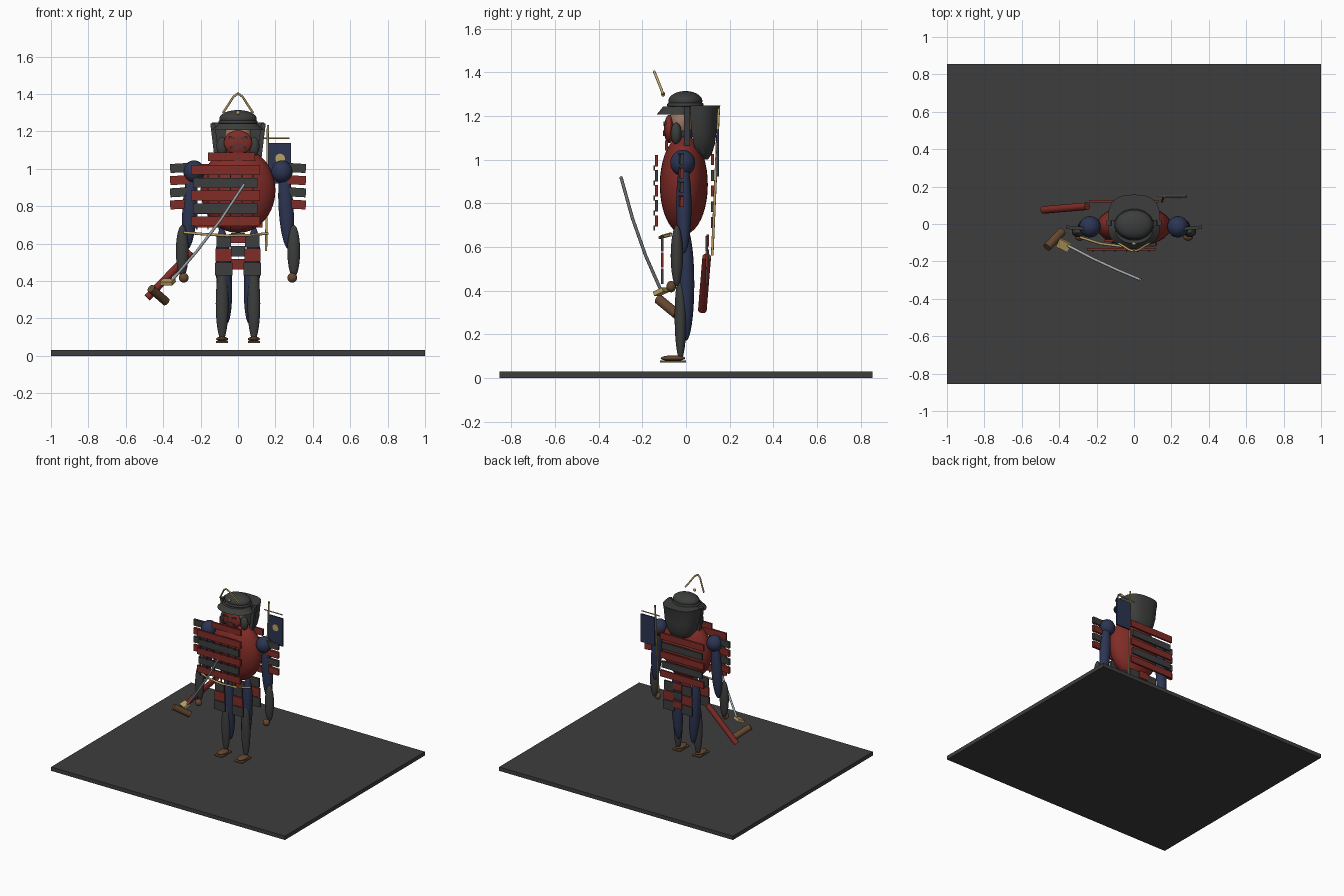
import bpy, bmesh, math
from mathutils import Vector

if "Cube" in bpy.data.objects:
    bpy.data.objects.remove(bpy.data.objects["Cube"])


def mat(name, c):
    m = bpy.data.materials.new(name)
    m.diffuse_color = (*c, 1)
    m.use_nodes = True
    m.node_tree.nodes["Principled BSDF"].inputs["Base Color"].default_value = m.diffuse_color
    return m


DARK = mat("dark_iron", (0.045, 0.048, 0.045))
RED = mat("red_lacquer", (0.22, 0.025, 0.02))
BLUE = mat("navy_cloth", (0.025, 0.035, 0.085))
GOLD = mat("gold", (0.5, 0.36, 0.13))
BROWN = mat("brown", (0.13, 0.065, 0.03))
SKIN = mat("skin", (0.35, 0.2, 0.13))
STEEL = mat("steel", (0.4, 0.42, 0.44))


def finish(o, name, m, smooth=False):
    o.name = name
    o.data.materials.append(m)
    if smooth:
        for p in o.data.polygons:
            p.use_smooth = True
    return o


def box(name, m, loc, size, rot=(0, 0, 0)):
    bpy.ops.mesh.primitive_cube_add(size=1, location=loc, rotation=rot)
    o = bpy.context.object
    o.scale = size
    return finish(o, name, m)


def ball(name, m, loc, rad, rot=(0, 0, 0)):
    bpy.ops.mesh.primitive_uv_sphere_add(segments=32, ring_count=20, radius=1, location=loc, rotation=rot)
    o = bpy.context.object
    o.scale = rad
    return finish(o, name, m, True)


def rod(name, m, a, b, r):
    a, b = Vector(a), Vector(b)
    d = b - a
    bpy.ops.mesh.primitive_cylinder_add(vertices=20, radius=r, depth=d.length, location=(a + b) / 2,
                                        rotation=d.to_track_quat('Z', 'Y').to_euler())
    finish(bpy.context.object, name, m)
    bpy.ops.object.shade_smooth_by_angle()


def cord(name, m, pts, r):
    c = bpy.data.curves.new(name, 'CURVE')
    c.dimensions = '3D'
    c.bevel_depth = r
    c.use_fill_caps = True
    s = c.splines.new('POLY')
    s.points.add(len(pts) - 1)
    for p, q in zip(s.points, pts):
        p.co = (*q, 1)
    o = bpy.data.objects.new(name, c)
    c.materials.append(m)
    bpy.context.collection.objects.link(o)


# ground slab
box("base_slab", DARK, (0, 0, 0.015), (2, 1.71, 0.03))

# limbs, mirrored
for s, side in ((-1, "left"), (1, "right")):
    box(side + "_sandal", BROWN, (s * 0.085, -0.06, 0.075), (0.065, 0.12, 0.01))
    ball(side + "_foot", BROWN, (s * 0.085, -0.06, 0.09), (0.032, 0.056, 0.013))
    ball(side + "_shin_guard", DARK, (s * 0.085, -0.025, 0.28), (0.034, 0.027, 0.2))
    ball(side + "_thigh", BLUE, (s * 0.075, 0.0, 0.43), (0.042, 0.038, 0.26), (0, s * 0.05, 0))
    ball(side + "_shoulder", BLUE, (s * 0.235, -0.015, 0.985), (0.057, 0.057, 0.06))
    ball(side + "_upper_arm", BLUE, (s * 0.257, -0.01, 0.79), (0.04, 0.035, 0.22), (0, -s * 0.06, 0))
    ball(side + "_forearm", DARK, (s * 0.298, -0.042, 0.56), (0.034, 0.028, 0.14))
    ball(side + "_hand", BROWN, (s * 0.29, -0.068, 0.418), (0.026, 0.022, 0.026))
    # shoulder plates
    for i in range(4):
        box(f"{side}_shoulder_plate_{i}", RED if i % 2 else DARK, (s * 0.305, -0.022, 1.005 - i * 0.065),
            (0.115, 0.018, 0.048), (0, s * 0.06, s * 0.08))
    # skirt panels
    for y, tag in ((-0.108, "front"), (0.095, "back")):
        for i in range(3):
            box(f"{side}_{tag}_skirt_{i}", RED if i % 2 else DARK, (s * 0.077, y, 0.615 - i * 0.075),
                (0.078 + 0.008 * i, 0.012, 0.07))
    # helmet side flaps
    box(side + "_helmet_flap", DARK, (s * 0.125, 0.005, 1.155), (0.025, 0.028, 0.18), (0, s * 0.12, 0))
    ball(side + "_cheek_guard", DARK, (s * 0.085, -0.045, 1.12), (0.03, 0.025, 0.05))

# centre back skirt panel
for i in range(3):
    box(f"center_skirt_{i}", DARK if i % 2 else RED, (0, 0.1, 0.63 - i * 0.07), (0.075, 0.012, 0.055))

# torso with lamellar rows front and back
ball("torso", RED, (0, -0.01, 0.885), (0.2, 0.11, 0.228))
box("collar_plate", RED, (-0.035, -0.09, 1.065), (0.25, 0.014, 0.045))
for i in range(5):
    m = DARK if i % 2 else RED
    w = 0.37 - 0.025 * (i % 2)
    box(f"front_plate_{i}", m, (-0.067, -0.135, 0.995 - i * 0.069), (w, 0.014, 0.052))
    box(f"back_plate_{i}", m, (-0.055, 0.122, 1.0 - i * 0.072), (w, 0.014, 0.05))
    for k in range(6):
        box(f"lacing_{i}_{k}", DARK, (-0.22 + k * 0.06, -0.146, 0.962 - i * 0.069), (0.007, 0.008, 0.022))

# waist cord
cord("waist_cord", GOLD, [(-0.29, -0.07, 0.66), (-0.18, -0.105, 0.65), (-0.06, -0.12, 0.643),
                          (0.06, -0.11, 0.645), (0.16, -0.07, 0.655)], 0.007)

# head, mask and helmet
ball("neck", BLUE, (0, -0.015, 1.12), (0.055, 0.045, 0.07))
ball("head", SKIN, (0, -0.02, 1.18), (0.07, 0.055, 0.08))
ball("face_mask", RED, (0, -0.077, 1.14), (0.075, 0.024, 0.065))
for s in (-1, 1):
    box("mask_eye", DARK, (s * 0.032, -0.097, 1.165), (0.036, 0.012, 0.012), (0, s * -0.25, 0))
    box("mask_moustache", DARK, (s * 0.025, -0.1, 1.12), (0.04, 0.01, 0.01), (0, s * 0.4, 0))
ball("helmet_bowl", DARK, (0, -0.003, 1.268), (0.1, 0.078, 0.046))
bpy.ops.mesh.primitive_cone_add(vertices=40, radius1=0.138, radius2=0.1, depth=0.035, location=(0, -0.03, 1.225))
brim = finish(bpy.context.object, "helmet_brim", DARK)
brim.scale.y = 0.75
bpy.ops.object.shade_smooth_by_angle()
bpy.ops.mesh.primitive_torus_add(major_radius=0.095, minor_radius=0.01, major_segments=40, minor_segments=10,
                                 location=(0, -0.003, 1.25))
finish(bpy.context.object, "helmet_rim", DARK, True).scale.y = 0.8

# flared neck guard: lofted half rings
bm = bmesh.new()
rings, n = [], 20
for z, rx, y0, y1 in ((1.247, 0.14, 0.02, 0.157), (1.2, 0.137, 0.02, 0.145), (1.13, 0.13, 0.025, 0.14),
                      (1.07, 0.113, 0.035, 0.132), (1.025, 0.08, 0.055, 0.118), (1.0, 0.025, 0.08, 0.1)):
    ring = []
    for k in range(n + 1):
        a = math.pi * k / n
        c, s = math.cos(a), math.sin(a)
        ring.append(bm.verts.new((rx * math.copysign(abs(c) ** 0.75, c), y0 + (y1 - y0) * abs(s) ** 0.75, z)))
    rings.append(ring)
for r0, r1 in zip(rings, rings[1:]):
    for k in range(n + 1):
        j = (k + 1) % (n + 1)
        bm.faces.new((r0[k], r1[k], r1[j], r0[j]))
bm.faces.new(rings[0])
bm.faces.new(rings[-1][::-1])
bmesh.ops.recalc_face_normals(bm, faces=bm.faces)
me = bpy.data.meshes.new("neck_guard")
bm.to_mesh(me)
bm.free()
guard = bpy.data.objects.new("neck_guard", me)
bpy.context.collection.objects.link(guard)
finish(guard, "neck_guard", DARK)
bpy.context.view_layer.objects.active = guard
bpy.ops.object.select_all(action='DESELECT')
guard.select_set(True)
bpy.ops.object.shade_smooth_by_angle()

# crest
for s in (-1, 1):
    cord("crest_horn", GOLD, [(s * 0.08, -0.105, 1.3), (s * 0.05, -0.122, 1.345), (s * 0.025, -0.138, 1.385),
                              (0, -0.146, 1.403)], 0.006)
ball("crest_rivet", GOLD, (0, -0.105, 1.3), (0.011, 0.009, 0.011))

# banner on the back
rod("banner_pole", GOLD, (0.15, 0.12, 0.56), (0.16, 0.15, 1.235), 0.006)
rod("banner_crossbar", GOLD, (0.12, 0.15, 1.163), (0.275, 0.15, 1.163), 0.004)
box("banner_cloth", BLUE, (0.222, 0.146, 1.03), (0.122, 0.012, 0.215))
rod("banner_disc", GOLD, (0.225, 0.136, 1.055), (0.225, 0.142, 1.055), 0.026)

# scabbard and drawn sword
rod("scabbard", RED, (-0.25, 0.095, 0.555), (-0.485, 0.075, 0.31), 0.02)
rod("sword_grip", BROWN, (-0.465, -0.125, 0.36), (-0.385, -0.04, 0.29), 0.023)
box("sword_guard", GOLD, (-0.375, -0.113, 0.395), (0.07, 0.05, 0.02), (0.4, 0, -0.45))
cord("sword_blade", STEEL, [(-0.36, -0.112, 0.395), (-0.22, -0.185, 0.56), (-0.09, -0.245, 0.73),
                            (0.035, -0.298, 0.92)], 0.0075)
